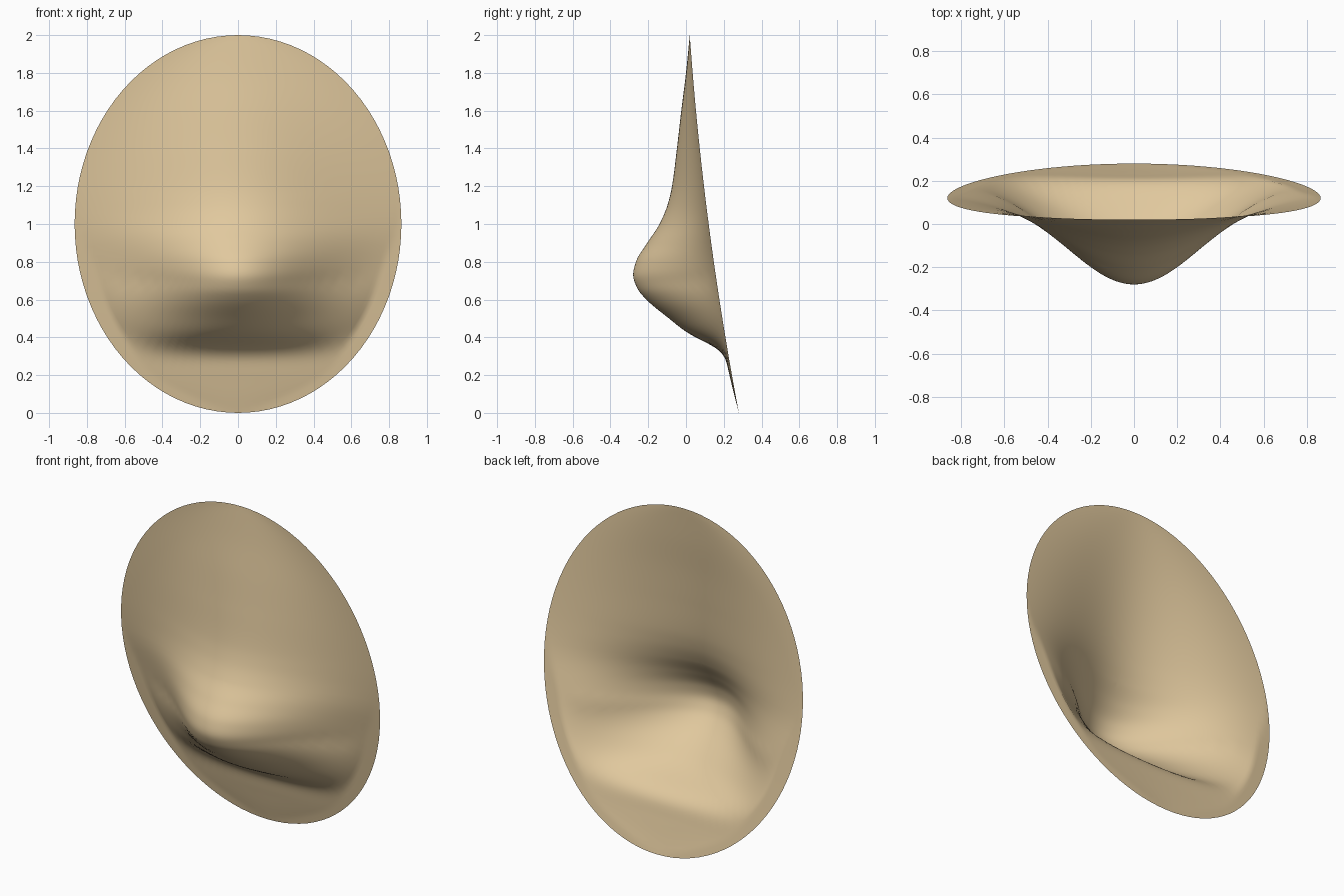
import bpy, bmesh, math

if "Cube" in bpy.data.objects:
    bpy.data.objects.remove(bpy.data.objects["Cube"])

RINGS, SEGS = 56, 96


def curve(points, t):
    """Smooth monotone interpolation through (t, value) points."""
    n = len(points)
    if t <= points[0][0]:
        return points[0][1]
    if t >= points[-1][0]:
        return points[-1][1]

    def slope(i):
        if i == 0 or i == n - 1:
            a, b = (0, 1) if i == 0 else (n - 2, n - 1)
            return (points[b][1] - points[a][1]) / (points[b][0] - points[a][0])
        s0 = (points[i][1] - points[i-1][1]) / (points[i][0] - points[i-1][0])
        s1 = (points[i+1][1] - points[i][1]) / (points[i+1][0] - points[i][0])
        return 0 if s0 * s1 <= 0 else 2 * s0 * s1 / (s0 + s1)

    i = max(k for k in range(n - 1) if points[k][0] <= t)
    (t0, a), (t1, b) = points[i], points[i + 1]
    h = t1 - t0
    s = (t - t0) / h
    return ((1 + 2*s) * (1-s)**2 * a + s * (1-s)**2 * h * slope(i)
            + s*s * (3 - 2*s) * b + s*s * (s - 1) * h * slope(i + 1))


# Centre-line profile (z, y)
PROFILE = [(0, .28), (.1, .254), (.2, .23), (.28, .21), (.32, .185), (.36, .13), (.39, .07),
           (.43, 0), (.5, -.09), (.6, -.21), (.66, -.258), (.73, -.28), (.8, -.265), (.9, -.205),
           (1, -.14), (1.1, -.098), (1.2, -.074), (1.4, -.048), (1.6, -.025), (1.8, 0), (2, .02)]
# Half width of the raised area by height
WIDTH = [(0, .05), (.2, .45), (.3, .54), (.4, .6), (.5, .66), (.65, .72), (.8, .77),
         (1, .85), (1.2, .86)]


def rim(z):
    return .28 - .19 * z + .03 * z * z


def section(u):
    """Bell-shaped cross-section, 1 at the centre and 0 at the edge."""
    edge = math.exp(-(1 / .62) ** 2)
    return (math.exp(-(u / .62) ** 2) - edge) / (1 - edge)


def depth(x, z):
    chord = .865 * math.sqrt(max(1e-6, 1 - (z - 1) ** 2))
    half = min(chord, curve(WIDTH, z)) if z < 1.2 else chord
    u = min(1, abs(x) / half)
    mix = curve([(.35, .75), (.7, 0)], z)
    f = (1 - mix) * section(u) + mix * (1 - u ** 2.3)
    return rim(z) + (curve(PROFILE, z) - rim(z)) * f


# Oval sheet with the pushed-out muzzle
bm = bmesh.new()
tip = bm.verts.new((0, depth(0, 1), 1))
rings = []
for r in range(1, RINGS + 1):
    k = r / RINGS
    ring = []
    for s in range(SEGS):
        a = 2 * math.pi * s / SEGS
        x, z = .865 * k * math.cos(a), 1 + k * math.sin(a)
        ring.append(bm.verts.new((x, rim(z) if r == RINGS else depth(x, z), z)))
    rings.append(ring)
for s in range(SEGS):
    t = (s + 1) % SEGS
    bm.faces.new((tip, rings[0][s], rings[0][t]))
    for inner, outer in zip(rings, rings[1:]):
        bm.faces.new((inner[s], outer[s], outer[t], inner[t]))
for f in bm.faces:
    f.smooth = True
mesh = bpy.data.meshes.new("mask_shell")
bm.to_mesh(mesh)
bm.free()
shell = bpy.data.objects.new("mask_shell", mesh)
bpy.context.collection.objects.link(shell)

tan = bpy.data.materials.new("tan")
tan.diffuse_color = (.75, .58, .34, 1)
tan.use_nodes = True
tan.node_tree.nodes["Principled BSDF"].inputs["Base Color"].default_value = tan.diffuse_color
mesh.materials.append(tan)
